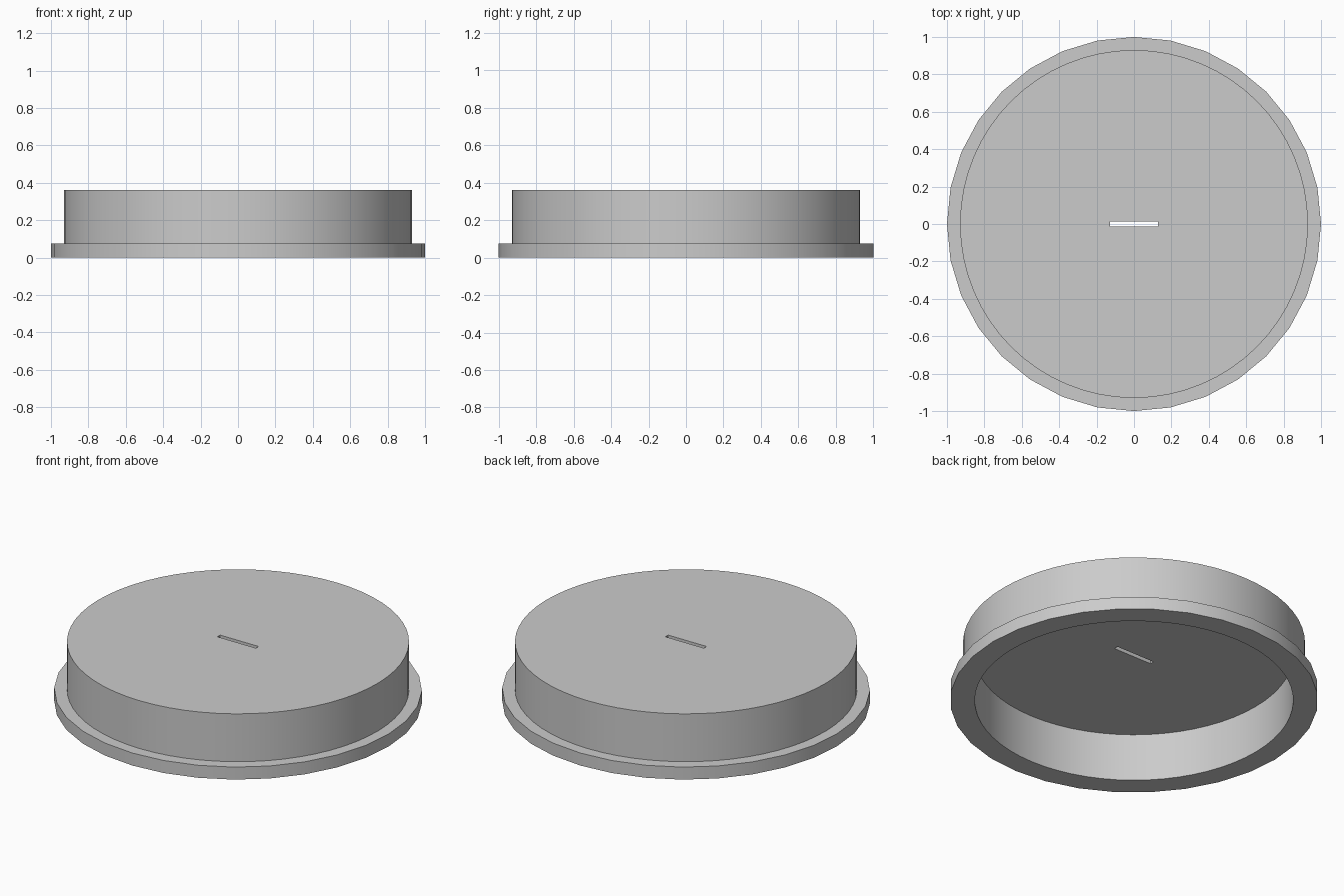
import bpy
import math

cube = bpy.data.objects.get("Cube")
if cube:
    bpy.data.objects.remove(cube, do_unlink=True)

grey = bpy.data.materials.new("plain_grey")
grey.use_nodes = True
colour = (0.6, 0.6, 0.6, 1)
grey.diffuse_color = colour
grey.node_tree.nodes["Principled BSDF"].inputs["Base Color"].default_value = colour


def lathe(name, profile, sides, closed):
    """Revolve (radius, height) points about z; open ends are capped."""
    verts, faces, n = [], [], len(profile)
    for i in range(sides):
        a = 2 * math.pi * i / sides
        verts += [(r * math.cos(a), r * math.sin(a), z) for r, z in profile]
    for i in range(sides):
        j = (i + 1) % sides
        for k in range(n if closed else n - 1):
            m = (k + 1) % n
            faces.append((i * n + k, j * n + k, j * n + m, i * n + m))
    if not closed:
        faces.append([i * n for i in reversed(range(sides))])
        faces.append([i * n + n - 1 for i in range(sides)])
    mesh = bpy.data.meshes.new(name)
    mesh.from_pydata(verts, [], faces)
    mesh.materials.append(grey)
    obj = bpy.data.objects.new(name, mesh)
    bpy.context.collection.objects.link(obj)
    return obj


def smooth(obj):
    bpy.ops.object.select_all(action="DESELECT")
    obj.select_set(True)
    bpy.context.view_layer.objects.active = obj
    bpy.ops.object.shade_smooth_by_angle(angle=math.radians(30))


OUTER, DRUM, INNER = 1.0, 0.93, 0.866
LIP, CEILING, TOP = 0.075, 0.285, 0.362

# Hollow drum, open underneath: ceiling, inner wall, bottom rim, outer wall, top
drum = lathe("lid_drum", [(INNER, CEILING), (INNER, 0), (DRUM, 0), (DRUM, TOP)], 64, False)

# Flange ring around the base
flange = lathe("base_flange", [(DRUM, 0), (OUTER, 0), (OUTER, LIP), (DRUM, LIP)], 32, True)

# Coin slot through the top
bpy.ops.mesh.primitive_cube_add(size=1, location=(0, 0, TOP))
cutter = bpy.context.object
cutter.name = "slot_cutter"
cutter.scale = (0.256, 0.026, 0.4)
cutter.data.materials.append(grey)
cutter.hide_render = True
cutter.display_type = "WIRE"

cut = drum.modifiers.new("slot", "BOOLEAN")
cut.operation = "DIFFERENCE"
cut.solver = "EXACT"
cut.object = cutter
bpy.context.view_layer.objects.active = drum
bpy.ops.object.modifier_apply(modifier=cut.name)
bpy.data.objects.remove(cutter, do_unlink=True)

smooth(drum)
smooth(flange)
